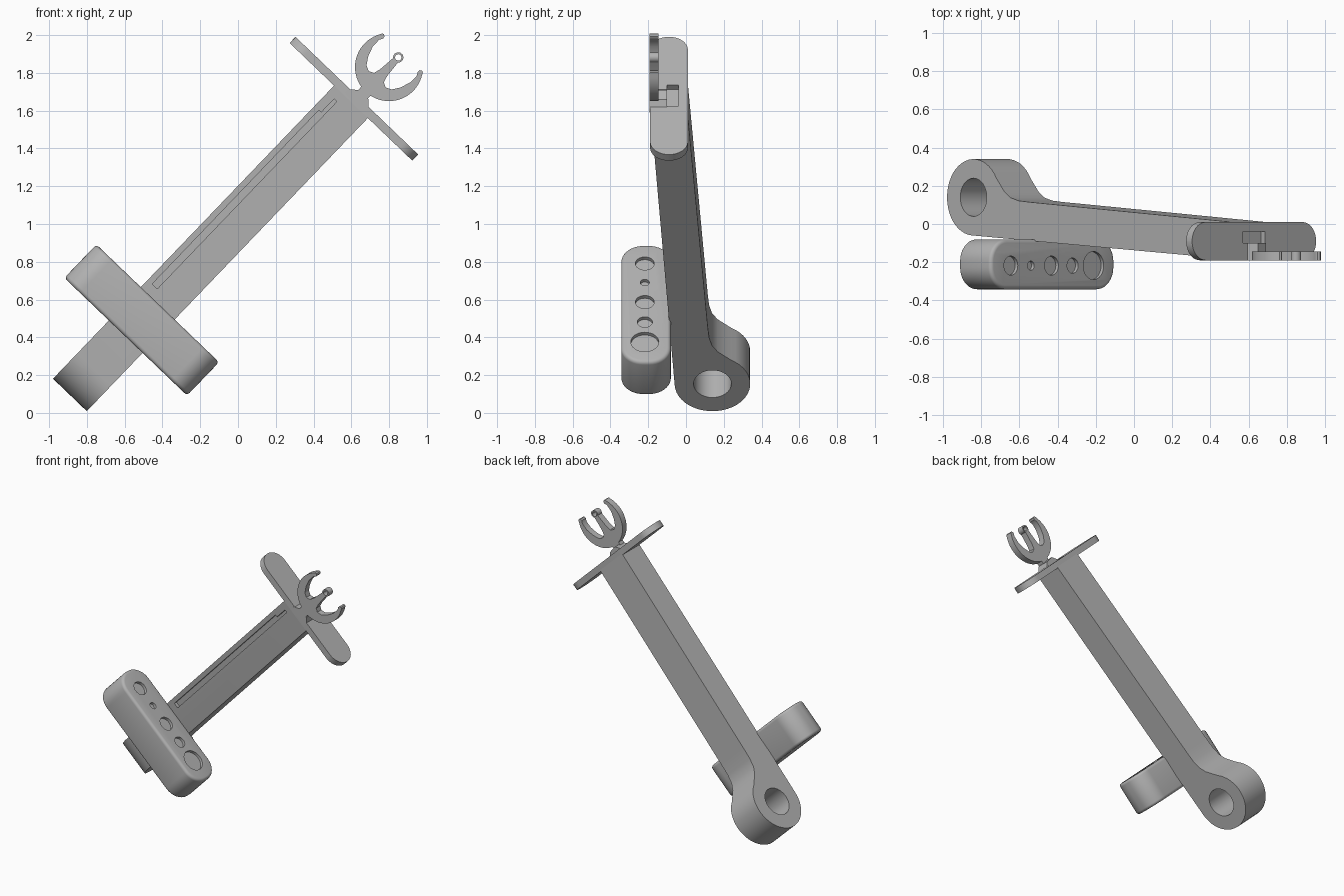
import bpy, bmesh
from math import sin, cos, radians
from mathutils import Matrix

cube = bpy.data.objects.get("Cube")
if cube:
    bpy.data.objects.remove(cube)

# Local frame: x across the bar, y depth, z along the bar; then leaned over
LEAN = Matrix.Translation((-0.89, 0, 0.095)) @ Matrix.Rotation(radians(43.8), 4, 'Y')

grey = bpy.data.materials.new("plain_grey")
grey.use_nodes = True
grey.diffuse_color = (0.45, 0.45, 0.45, 1)
grey.node_tree.nodes["Principled BSDF"].inputs["Base Color"].default_value = (0.45, 0.45, 0.45, 1)

# Axis orders: (profile a, profile b, extrusion) -> local x, y, z
ALONG = lambda a, b, t: (a, b, t)    # profile across/depth, extruded along bar
ACROSS = lambda a, b, t: (t, b, a)   # profile along/depth, extruded across
DEPTH = lambda a, b, t: (a, t, b)    # profile across/along, extruded in depth


def arc(cx, cy, r, start, end, n):
    angles = [radians(start + (end - start) * i / n) for i in range(n + 1)]
    return [(cx + r * cos(a), cy + r * sin(a)) for a in angles]


def circle(cx, cy, r, n=32):
    return arc(cx, cy, r, 0, 360, n)[:-1]


def rect(a0, a1, b0, b1):
    return [(a0, b0), (a1, b0), (a1, b1), (a0, b1)]


def rounded(half_w, half_h, cy, r, n=10):
    pts = []
    for k, (sx, sy) in enumerate([(1, 1), (-1, 1), (-1, -1), (1, -1)]):
        pts += arc(sx * (half_w - r), cy + sy * (half_h - r), r, 90 * k, 90 * k + 90, n)
    return pts


def prism(name, pts, lo, hi, place):
    bm = bmesh.new()
    a = [bm.verts.new(place(*p, lo)) for p in pts]
    b = [bm.verts.new(place(*p, hi)) for p in pts]
    bm.faces.new(a)
    bm.faces.new(b[::-1])
    for i in range(len(pts)):
        j = (i + 1) % len(pts)
        bm.faces.new((a[i], b[i], b[j], a[j]))
    bmesh.ops.remove_doubles(bm, verts=bm.verts, dist=1e-5)
    bmesh.ops.recalc_face_normals(bm, faces=bm.faces)
    mesh = bpy.data.meshes.new(name)
    bm.to_mesh(mesh)
    bm.free()
    mesh.materials.append(grey)
    obj = bpy.data.objects.new(name, mesh)
    obj.matrix_world = LEAN
    bpy.context.collection.objects.link(obj)
    return obj


def activate(obj):
    bpy.ops.object.select_all(action='DESELECT')
    obj.select_set(True)
    bpy.context.view_layer.objects.active = obj


def apply(obj, mod):
    activate(obj)
    bpy.ops.object.modifier_apply(modifier=mod.name)


def cut(obj, pts, lo, hi, place):
    cutter = prism("cutter", pts, lo, hi, place)
    cutter.hide_render = True
    mod = obj.modifiers.new("cut", 'BOOLEAN')
    mod.operation = 'DIFFERENCE'
    mod.solver = 'EXACT'
    mod.object = cutter
    bpy.context.view_layer.update()
    apply(obj, mod)
    bpy.data.objects.remove(cutter)


# Main bar with a round eye at the lower end
profile = arc(0.2, 0.14, 0.2, 30, 266, 30)
profile += [(2.16, -0.185), (2.16, 0.01), (0.62, 0.115), (0.54, 0.122),
            (0.48, 0.138), (0.435, 0.168), (0.405, 0.203)]
bar = prism("main_bar", profile, -0.124, 0.124, ACROSS)
cut(bar, circle(0.2, 0.14, 0.1), -0.3, 0.3, ACROSS)

# Groove running up the front of the bar, with a short return at its foot
groove = [(-0.092, 0.71), (0.075, 0.71), (0.075, 0.726), (-0.055, 0.726),
          (-0.055, 2.1), (-0.075, 2.1), (-0.075, 2.0), (-0.092, 2.0)]
cut(bar, groove, -0.4, -0.15, DEPTH)
slot = [(0.726, -0.3), (2.0, -0.3), (2.0, -0.15), (0.726, -0.068)]
cut(bar, slot, -0.092, -0.055, ACROSS)

# Cross plate at the upper end, with a notch behind the fork
plate = prism("cross_plate", rounded(0.45, 0.1, -0.09, 0.099), 2.15, 2.195, ALONG)
cut(plate, rect(-0.08, 0.08, -0.1, -0.04), 2.165, 2.3, ALONG)

# Fork mount
mount = [(-0.057, 2.16), (0.092, 2.16), (0.092, 2.19), (0.058, 2.224),
         (-0.006, 2.232), (-0.057, 2.185)]
cap = prism("fork_mount", mount, -0.192, -0.1, DEPTH)

# Crescent fork with a central prong ending in a small ring
half = [(0.032, 2.18)] + arc(0, 2.422, 0.18, -79, 30, 20)
half += [(0.15, 2.525), (0.14, 2.529), (0.129, 2.523), (0.127, 2.51), (0.138, 2.49),
         (0.137, 2.44), (0.118, 2.385), (0.092, 2.346), (0.062, 2.332),
         (0.036, 2.345), (0.026, 2.38)]
half += arc(0, 2.493, 0.027, -50, 82, 10)
outline = half + [(-x, z) for x, z in reversed(half)]
outline = [(x + 0.018, z) for x, z in outline]
fork = prism("fork", outline, -0.192, -0.145, DEPTH)
cut(fork, circle(0.018, 2.493, 0.017, 20), -0.4, 0.1, DEPTH)

# Rounded block near the foot, softened edges and five shallow sockets
block = prism("socket_block", rounded(0.45, 0.131, -0.211, 0.115), 0.427, 0.672, ALONG)
bevel = block.modifiers.new("soft_edges", 'BEVEL')
bevel.width = 0.02
bevel.segments = 4
bevel.limit_method = 'ANGLE'
bevel.angle_limit = radians(50)
apply(block, bevel)
for x, r in [(-0.305, 0.05), (-0.16, 0.024), (-0.01, 0.05), (0.143, 0.04), (0.295, 0.074)]:
    cut(block, circle(x, -0.218, r), 0.652, 0.8, ALONG)

for obj in (bar, plate, cap, fork, block):
    activate(obj)
    bpy.ops.object.shade_smooth_by_angle(angle=radians(30))
